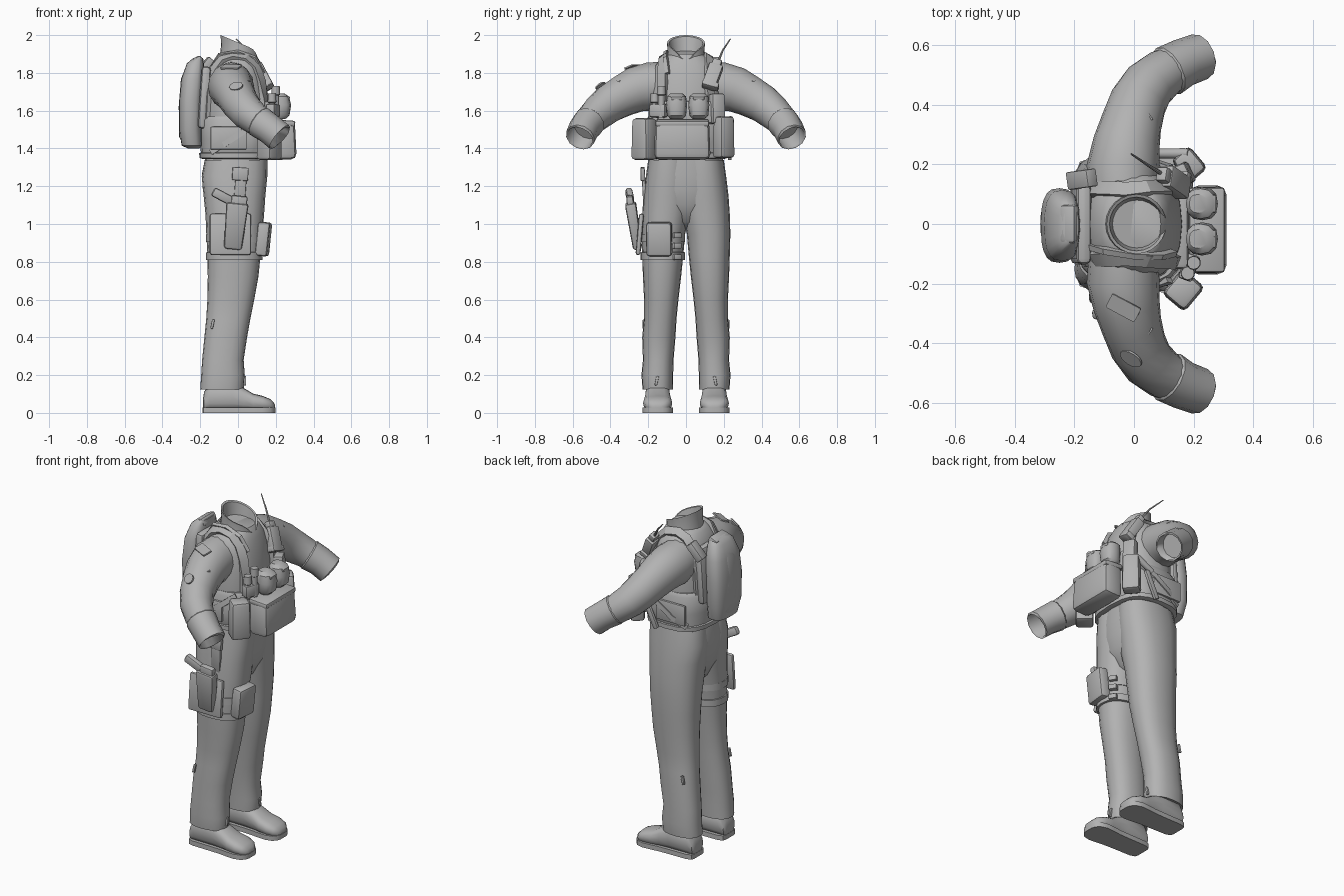
import bpy, bmesh, math
from mathutils import Vector as V, Euler
from mathutils.bvhtree import BVHTree

X, Y, Z = V((1, 0, 0)), V((0, 1, 0)), V((0, 0, 1))
cloth = bpy.data.materials.new("plain grey")
cloth.diffuse_color = (0.45, 0.45, 0.45, 1)


def finish(name, bm, angle=40):
    bmesh.ops.recalc_face_normals(bm, faces=bm.faces)
    me = bpy.data.meshes.new(name)
    bm.to_mesh(me)
    bm.free()
    me.materials.append(cloth)
    ob = bpy.data.objects.new(name, me)
    bpy.context.collection.objects.link(ob)
    bpy.ops.object.select_all(action='DESELECT')
    ob.select_set(True)
    bpy.context.view_layer.objects.active = ob
    bpy.ops.object.shade_smooth_by_angle(angle=math.radians(angle))
    return ob


def ring(c, u, v, ru, rv, e=2.0, n=20):
    pts = []
    for i in range(n):
        a = 2 * math.pi * i / n
        p, q = math.cos(a), math.sin(a)
        pts.append(V(c) + u * ru * math.copysign(abs(p) ** (2 / e), p)
                   + v * rv * math.copysign(abs(q) ** (2 / e), q))
    return pts


def loft(name, rings, angle=40):
    bm = bmesh.new()
    vs = [[bm.verts.new(p) for p in r] for r in rings]
    n = len(rings[0])
    for a, b in zip(vs, vs[1:]):
        for i in range(n):
            j = (i + 1) % n
            bm.faces.new((a[i], a[j], b[j], b[i]))
    bm.faces.new(vs[0])
    bm.faces.new(vs[-1])
    return finish(name, bm, angle)


def levels(name, rows, e=2.4):
    """Horizontal rings: z, back x, front x, low y, high y."""
    return loft(name, [ring(((a + b) / 2, (c + d) / 2, z), X, Y, (b - a) / 2, (d - c) / 2, e)
                       for z, a, b, c, d in rows])


def tube(name, rows, n=16):
    """Rings along a path: centre, sideways radius, upward radius."""
    cs, out = [V(r[0]) for r in rows], []
    for i, (c, ru, rv) in enumerate(rows):
        t = (cs[min(i + 1, len(cs) - 1)] - cs[max(i - 1, 0)]).normalized()
        u = t.cross(Z if abs(t.z) < .95 else X).normalized()
        out.append(ring(c, u, u.cross(t), ru, rv, 2, n))
    return loft(name, out)


def box(name, loc, size, rot=(0, 0, 0), bev=.015, taper=1.0):
    bm = bmesh.new()
    bmesh.ops.create_cube(bm, size=1)
    for v in bm.verts:
        k = taper if v.co.z > 0 else 1
        v.co = V((v.co.x * size[0] * k, v.co.y * size[1] * k, v.co.z * size[2]))
    if bev:
        bmesh.ops.bevel(bm, geom=bm.edges[:], offset=bev, segments=2, profile=.5, affect='EDGES')
    m = Euler([math.radians(r) for r in rot]).to_matrix()
    for v in bm.verts:
        v.co = m @ v.co + V(loc)
    return finish(name, bm)


def surface(ob):
    return BVHTree.FromPolygons([v.co for v in ob.data.vertices],
                                [tuple(p.vertices) for p in ob.data.polygons])


def strap(name, pts, width, ob, thick=.012):
    """Webbing that hugs another part."""
    tree = surface(ob)
    hits = [tree.find_nearest(V(p))[:2] for p in pts]
    rings = []
    for i, (p, nrm) in enumerate(hits):
        t = (hits[min(i + 1, len(hits) - 1)][0] - hits[max(i - 1, 0)][0]).normalized()
        s = nrm.cross(t).normalized() * width / 2
        rings.append([p - s - nrm * .01, p + s - nrm * .01, p + s + nrm * thick, p - s + nrm * thick])
    return loft(name, rings, 30)


def patch(name, p, ru, rv, ob, e=2, n=16):
    """Thin plate lying on another part."""
    p, nrm, _, _ = surface(ob).find_nearest(V(p))
    u = nrm.cross(Z).normalized()
    v = u.cross(nrm)
    return loft(name, [ring(p + nrm * h, u, v, ru, rv, e, n) for h in (-.002, .006)], 30)


# Jacket body
torso = levels("jacket_body", [
    (1.32, -.165, .14, -.19, .19), (1.40, -.18, .15, -.195, .195), (1.55, -.185, .165, -.2, .2),
    (1.68, -.18, .16, -.195, .195), (1.78, -.162, .14, -.185, .185), (1.84, -.142, .122, -.165, .165),
    (1.88, -.115, .105, -.125, .125), (1.90, -.09, .09, -.09, .09)])

# Hollow collar with a notch at the throat
rings = []
for z, k, r, notch in ((1.86, -.2, .105, 0), (1.91, -.35, .098, .02), (1.958, -.42, .1, .05),
                       (1.955, -.42, .09, .05), (1.90, -.2, .08, .02)):
    rg = ring((.008, 0, z), X, Y, r, r, 2, 24)
    for p in rg:
        c = (p.x - .008) / r
        p.z += k * (p.x - .008) - notch * max(0, c) ** 8
    rings.append(rg)
loft("collar", rings)

# Trousers
levels("trouser_seat", [(.97, -.06, .03, -.05, .05), (1.01, -.13, .09, -.10, .10),
                        (1.1, -.172, .135, -.18, .18), (1.18, -.186, .148, -.2, .2),
                        (1.26, -.192, .155, -.205, .205), (1.36, -.172, .152, -.195, .195)])
legs = {}
for s, side in ((1, "left"), (-1, "right")):
    rows = [(.13, -.18, .02, .09, .215), (.125, -.2, .03, .07, .23), (.2, -.195, .036, .068, .236),
            (.28, -.19, .03, .066, .228), (.4, -.178, .048, .056, .232), (.5, -.168, .066, .05, .222),
            (.6, -.162, .086, .04, .222), (.72, -.16, .108, .026, .228), (.84, -.162, .12, .014, .232),
            (.95, -.168, .13, .004, .235), (1.05, -.172, .138, -.02, .232), (1.15, -.182, .145, -.03, .225),
            (1.25, -.192, .155, -.03, .213), (1.34, -.175, .155, -.03, .2)]
    legs[s] = levels(side + "_trouser_leg",
                     [(z, a, b, min(c * s, d * s), max(c * s, d * s)) for z, a, b, c, d in rows], 2.3)

    # Shoes: x, height, half width
    prof = [(-.186, .07, .035), (-.18, .11, .054), (-.15, .16, .064), (-.03, .16, .066), (.03, .132, .068),
            (.08, .102, .074), (.13, .09, .077), (.17, .074, .066), (.19, .055, .042), (.196, .04, .02)]
    loft(side + "_shoe", [ring((x, s * .15, (h + .012) / 2), Y, Z, w, (h - .012) / 2, 2.7, 16)
                          for x, h, w in prof])
    loft(side + "_sole", [[V((x * 1.01, s * .15 + q * (w + .004), z)) for q, z in
                          ((-1, 0), (1, 0), (1, .028), (-1, .028))] for x, h, w in prof])

    # Sleeves and hollow cuffs
    arm = tube(side + "_sleeve", [
        ((-.035, s * .09, 1.735), .115, .125), ((-.037, s * .19, 1.728), .122, .128),
        ((-.025, s * .27, 1.71), .112, .12), ((-.008, s * .34, 1.675), .102, .11),
        ((.015, s * .41, 1.635), .096, .102), ((.05, s * .465, 1.59), .09, .093),
        ((.10, s * .505, 1.55), .082, .083), ((.15, s * .53, 1.51), .074, .076)])
    tube(side + "_cuff", [
        ((.10, s * .505, 1.55), .07, .07), ((.115, s * .512, 1.54), .087, .087),
        ((.165, s * .54, 1.505), .081, .082), ((.22, s * .56, 1.46), .079, .082),
        ((.221, s * .5605, 1.459), .07, .072), ((.226, s * .562, 1.455), .068, .07)][:5], 12)
    # dark mouth of the cuff, sunk by flipping an inner sleeve inwards
    cuff = bpy.context.view_layer.objects.active
    bm = bmesh.new()
    bm.from_mesh(cuff.data)
    end = max((f for f in bm.faces if len(f.verts) == 12), key=lambda f: f.calc_center_median().x)
    deep = bmesh.ops.extrude_discrete_faces(bm, faces=[end])["faces"][0]
    for v in deep.verts:
        v.co += V((-.085, -s * .04, .06))
    bm.to_mesh(cuff.data)
    bm.free()

    # Sleeve pull tabs and trouser pull tabs
    box(side + "_sleeve_tab", (.045, s * .365, 1.755), (.016, .045, .012), (0, 0, s * 35), .003)
    box(side + "_side_tab", (-.135, s * .222, .47), (.014, .014, .05), (0, 12, 0), .003)
    box(side + "_hem_tab", (.036, s * .155, .17), (.012, .014, .05), (s * 12, 0, 0), .003)

    # Vest shoulder straps
    strap(side + "_shoulder_strap", [(.18, s * .16, 1.56), (.17, s * .155, 1.66), (.15, s * .145, 1.76),
                                     (.11, s * .135, 1.84), (.05, s * .13, 1.9), (-.03, s * .13, 1.92),
                                     (-.1, s * .13, 1.89), (-.15, s * .13, 1.82), (-.19, s * .13, 1.7),
                                     (-.2, s * .13, 1.56)], .05, torso, .016)

    # Shoulder emblem shapes, right arm only carries the oval and oblong
    if s < 0:
        patch("oblong_sleeve_patch", (-.04, -.29, 1.86), .055, .027, arm, 12)
        patch("oval_sleeve_patch", (-.015, -.46, 1.74), .04, .028, arm)

# Vest wrap, rim and panels
vest = levels("vest_wrap", [(1.345, -.182, .155, -.2, .2), (1.36, -.196, .17, -.212, .212),
                            (1.45, -.2, .178, -.213, .213), (1.55, -.2, .182, -.21, .21),
                            (1.57, -.185, .17, -.2, .2)], 2.8)
levels("vest_rim", [(1.345, -.19, .16, -.205, .205), (1.35, -.204, .178, -.22, .22),
                    (1.375, -.206, .18, -.22, .22), (1.38, -.19, .17, -.205, .205)], 2.8)
for s in (1, -1):
    box("vest_side_panel", (-.05, s * .214, 1.455), (.19, .016, .12), (0, 0, 0), .004)
    strap("vest_lower_strap", [(.12, s * .19, 1.56), (.03, s * .21, 1.49), (-.06, s * .22, 1.43),
                               (-.14, s * .19, 1.38)], .03, vest, .02)
box("vest_back_panel", (-.178, 0, 1.67), (.05, .27, .33), (0, 4, 0), .02)
box("vest_chest_panel", (.155, 0, 1.59), (.06, .3, .12), (0, -4, 0), .015)

# Back pack
loft("back_pack", [ring((x, -.005, z), X, Y, rx, ry, 2.8) for z, x, rx, ry in (
    (1.40, -.235, .03, .06), (1.415, -.243, .055, .1), (1.5, -.252, .06, .122), (1.65, -.25, .062, .125),
    (1.77, -.24, .06, .118), (1.85, -.226, .045, .09), (1.88, -.21, .025, .06))])
loft("pack_bulge", [ring((x, 0, z), X, Y, rx, ry, 2.4) for z, x, rx, ry in (
    (1.43, -.28, .015, .04), (1.46, -.285, .026, .065), (1.62, -.288, .026, .07),
    (1.77, -.278, .024, .06), (1.83, -.26, .015, .035))])
box("pack_top_flap", (-.215, 0, 1.86), (.06, .13, .05), (0, -25, 0), .015)
box("shoulder_pouch", (-.175, .15, 1.83), (.045, .06, .11), (0, 40, 8), .006)
strap("pack_cord", [(.14, -.1, 1.8), (.08, -.1, 1.87), (0, -.1, 1.9), (-.1, -.09, 1.89),
                    (-.17, -.07, 1.78)], .02, torso, .025)

# Chest pouches
box("front_pouch", (.245, -.02, 1.443), (.125, .3, .205), (0, -2, 0), .03, .95)
box("front_pouch_flap", (.243, -.02, 1.535), (.12, .285, .03), (0, 4, 0), .01)
box("right_side_pouch", (.165, -.222, 1.45), (.10, .11, .22), (0, 0, -40), .018, .93)
box("left_side_pouch", (.185, .2, 1.46), (.08, .1, .22), (0, 0, 40), .018, .93)
tube("side_tool", [((.07, .236, 1.5), .016, .016), ((.17, .236, 1.55), .018, .018),
                   ((.185, .236, 1.56), .014, .014)], 10)
box("side_tool_sheath", (.07, .232, 1.42), (.03, .02, .17), (0, 25, 0), .005)
for y in (-.05, .068):
    loft("round_pouch", [ring((x, y, z), X, Y, r, r * 1.05, 2.5, 12) for z, x, r in (
        (1.555, .22, .03), (1.575, .225, .048), (1.63, .228, .053), (1.675, .222, .048), (1.692, .215, .03))])
    box("round_pouch_flap", (.245, y, 1.672), (.06, .06, .02), (0, 18, 0), .006)
box("tall_pouch", (.165, .165, 1.61), (.055, .075, .16), (0, -5, 25), .012)
for y, x, top in ((-.13, .2, 1.73), (-.165, .18, 1.69)):
    tube("torch_body", [((x, y, 1.56), .017, .017), ((x, y, top - .05), .017, .017),
                        ((x, y, top - .045), .024, .024), ((x, y, top), .022, .022)], 10)
box("torch_holder", (.185, -.145, 1.6), (.05, .09, .07), (0, 0, -20), .01)

# Radio with aerial
box("radio", (.135, .14, 1.78), (.055, .075, .14), (-18, -28, 0), .008)
box("radio_clip", (.16, .13, 1.735), (.05, .09, .03), (-18, -28, 0), .006)
box("radio_top", (.10, .163, 1.85), (.04, .05, .04), (-18, -28, 0), .008)
tube("radio_aerial", [((.09, .17, 1.86), .007, .007), ((.05, .195, 1.92), .005, .005),
                      ((-.01, .235, 1.98), .003, .003)], 8)

# Thigh holster
box("holster_plate", (-.04, -.245, .945), (.22, .026, .22), (-5, 0, 0), .012)
box("holster_hanger", (.012, -.222, 1.19), (.06, .018, .2), (3, 4, 0), .005)
box("holster_buckle", (.012, -.23, 1.265), (.085, .022, .07), (0, 4, 0), .006)
box("holster_body", (-.015, -.275, .99), (.095, .048, .25), (9, 6, 0), .015, 1.25)
box("pistol_grip", (-.08, -.297, 1.145), (.05, .036, .12), (6, -62, 0), .012)
box("pistol_slide", (.005, -.295, 1.11), (.085, .036, .08), (6, 6, 0), .01)

# Thigh pouch and leg bands
box("thigh_pouch", (.135, -.142, .92), (.065, .135, .18), (0, 6, -6), .016)
for z in (.925, .83):
    levels("leg_band", [(z + h, -.162 - g, .122 + g, -.233 - g, -.012 + g)
                        for h, g in ((-.022, -.01), (-.02, .007), (.02, .007), (.022, -.01))], 2.3)
for z in (.94, .885, .825):
    box("band_buckle", (.105, -.05, z), (.035, .045, .03), (0, 0, 30), .005)
